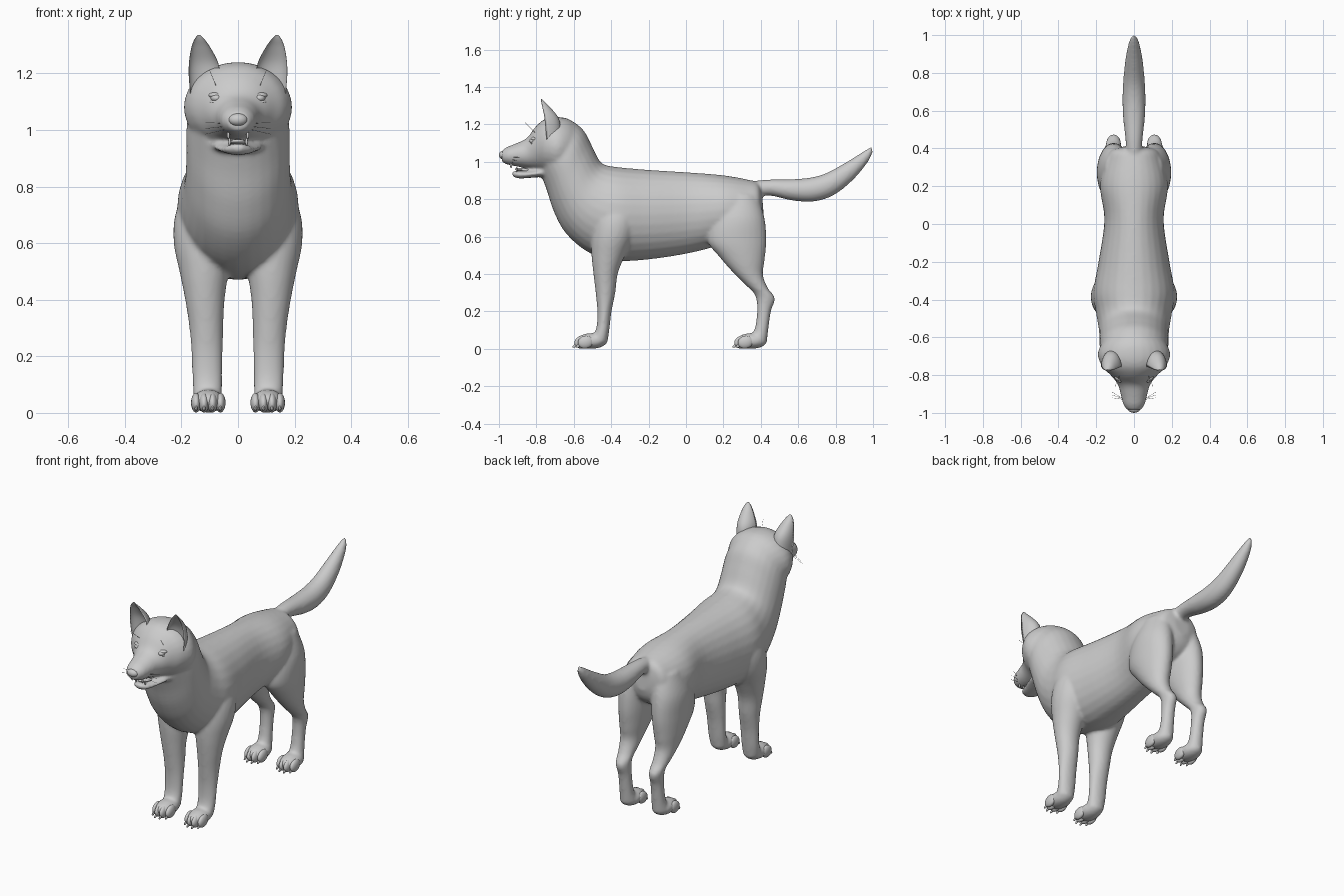
import bpy, bmesh, math
from mathutils import Matrix, Vector

fur = bpy.data.materials.new("grey_fur")
fur.diffuse_color = (0.6, 0.6, 0.6, 1)


def loft(bm, rings, side=1, cup=False, steps=5, sides=28):
    """Skin smooth ovals; ring = x centre, half width, first (y, z), opposite (y, z)."""
    pts = [Vector(r) for r in rings]
    path = []
    for i in range(len(pts) - 1):
        p0, p1, p2, p3 = (pts[max(i - 1, 0)], pts[i], pts[i + 1], pts[min(i + 2, len(pts) - 1)])
        for k in range(steps):
            t = k / steps
            path.append(0.5 * (2 * p1 + (p2 - p0) * t + (2 * p0 - 5 * p1 + 4 * p2 - p3) * t * t
                               + (3 * p1 - p0 - 3 * p2 + p3) * t ** 3))
    path.append(pts[-1])
    loops = []
    for x, w, y0, z0, y1, z1 in path:
        loop = []
        for j in range(sides):
            a = 2 * math.pi * j / sides
            c, s = math.cos(a), math.sin(a)
            if cup and c > 0:      # hollow the front half
                c *= -0.45
            loop.append(bm.verts.new((side * (x + w * s),
                                      (y0 + y1) / 2 + c * (y0 - y1) / 2,
                                      (z0 + z1) / 2 + c * (z0 - z1) / 2)))
        loops.append(loop)
    for a, b in zip(loops, loops[1:]):
        for j in range(sides):
            k = (j + 1) % sides
            bm.faces.new((a[j], a[k], b[k], b[j]))
    bm.faces.new(loops[0])
    bm.faces.new(loops[-1])


def ball(bm, loc, rad, tilt=0):
    m = Matrix.Translation(loc) @ Matrix.Rotation(tilt, 4, 'X') @ Matrix.Diagonal((*rad, 1))
    bmesh.ops.create_uvsphere(bm, u_segments=20, v_segments=12, radius=1, matrix=m)


def finish(name, bm):
    bmesh.ops.recalc_face_normals(bm, faces=bm.faces[:])
    me = bpy.data.meshes.new(name)
    bm.to_mesh(me)
    bm.free()
    me.materials.append(fur)
    me.shade_smooth()
    ob = bpy.data.objects.new(name, me)
    bpy.context.collection.objects.link(ob)
    return ob


# Body: overlapping lofts fused into one skin
body = bmesh.new()
torso = [
    (0, .05, .405, .85, .415, .72), (0, .12, .385, .888, .395, .66),
    (0, .15, .33, .905, .34, .61), (0, .18, .20, .928, .20, .56),
    (0, .157, .02, .943, .02, .512), (0, .188, -.20, .957, -.20, .478),
    (0, .215, -.35, .97, -.37, .472), (0, .20, -.43, .983, -.52, .515),
    (0, .187, -.465, 1.01, -.64, .615), (0, .183, -.505, 1.09, -.705, .73),
    (0, .182, -.545, 1.165, -.745, .85), (0, .17, -.60, 1.215, -.775, .93)]
loft(body, torso)

# Head and upper muzzle
loft(body, [
    (0, .10, -.55, 1.165, -.57, .98), (0, .165, -.62, 1.225, -.63, .93),
    (0, .192, -.69, 1.24, -.69, .92), (0, .168, -.755, 1.228, -.755, .94),
    (0, .122, -.805, 1.187, -.80, .955), (0, .086, -.85, 1.128, -.85, .965),
    (0, .07, -.905, 1.10, -.905, .975), (0, .057, -.955, 1.08, -.955, .985),
    (0, .036, -.985, 1.06, -.985, 1.0)])
# Lower jaw
loft(body, [
    (0, .10, -.73, .975, -.73, .92), (0, .082, -.80, .958, -.80, .917),
    (0, .062, -.86, .95, -.86, .912), (0, .044, -.905, .952, -.905, .912),
    (0, .02, -.928, .95, -.928, .925)])
# Tail
loft(body, [
    (0, .045, .34, .895, .36, .80), (0, .045, .44, .905, .44, .82),
    (0, .058, .56, .907, .57, .793), (0, .061, .66, .915, .685, .788),
    (0, .056, .75, .94, .79, .822), (0, .045, .86, 1.0, .89, .90),
    (0, .027, .955, 1.06, .97, .995), (0, .01, .995, 1.085, 1.0, 1.055)])

front_leg = [
    (.10, .08, -.46, .80, -.27, .80), (.122, .10, -.49, .70, -.26, .70),
    (.125, .102, -.505, .60, -.28, .60), (.12, .086, -.505, .50, -.33, .49),
    (.117, .07, -.495, .40, -.365, .40), (.112, .06, -.483, .30, -.378, .30),
    (.109, .055, -.474, .20, -.398, .20), (.108, .053, -.48, .11, -.41, .10),
    (.106, .05, -.51, .05, -.42, .03)]
hind_leg = [
    (.08, .07, .20, .83, .385, .82), (.102, .09, .14, .70, .42, .70),
    (.108, .088, .115, .58, .43, .58), (.112, .075, .18, .49, .42, .47),
    (.114, .06, .25, .41, .412, .395), (.112, .048, .315, .345, .438, .325),
    (.108, .039, .37, .285, .476, .27), (.105, .037, .38, .20, .454, .20),
    (.104, .039, .368, .11, .44, .10), (.104, .046, .34, .05, .432, .03)]
for side in (-1, 1):
    loft(body, front_leg, side)
    loft(body, hind_leg, side)
    for y in (-.505, .35):
        ball(body, (side * .105, y, .042), (.056, .085, .042))

skin = finish("body", body)
remesh = skin.modifiers.new("fuse", 'REMESH')
remesh.mode = 'VOXEL'
remesh.voxel_size = 0.009
remesh.use_smooth_shade = True
soften = skin.modifiers.new("soften", 'SMOOTH')
soften.factor = 0.5
soften.iterations = 8
bpy.context.view_layer.objects.active = skin
skin.select_set(True)
for mod in ("fuse", "soften"):
    bpy.ops.object.modifier_apply(modifier=mod)

# Paired parts
for side, label in ((-1, "right"), (1, "left")):
    # Cupped ear
    bm = bmesh.new()
    loft(bm, [
        (.11, .058, -.825, 1.12, -.665, 1.12), (.118, .056, -.835, 1.19, -.67, 1.19),
        (.122, .051, -.83, 1.24, -.685, 1.24), (.131, .034, -.81, 1.29, -.725, 1.29),
        (.136, .018, -.793, 1.32, -.755, 1.32), (.138, .004, -.778, 1.336, -.77, 1.336)],
        side, cup=True)
    finish(label + "_ear", bm)

    # Eye with upper and lower lids
    bm = bmesh.new()
    ball(bm, (side * .075, -.815, 1.112), (.022, .024, .015))
    finish(label + "_eye", bm)
    bm = bmesh.new()
    ball(bm, (side * .076, -.807, 1.122), (.028, .024, .012))
    ball(bm, (side * .076, -.812, 1.099), (.026, .022, .009))
    finish(label + "_eyelids", bm)

    # Toes and claws
    for y, leg in ((-.505, "front"), (.35, "hind")):
        toes, claws = bmesh.new(), bmesh.new()
        for dx, dy in ((-.043, .018), (-.015, 0), (.015, 0), (.043, .018)):
            x = side * .105 + dx
            ball(toes, (x, y - .05 + dy, .036), (.018, .042, .034), .25)
            ball(claws, (x, y - .088 + dy, .016), (.005, .015, .008), .5)
        finish(f"{label}_{leg}_toes", toes)
        finish(f"{label}_{leg}_claws", claws)

    # Whiskers and brow hairs
    cu = bpy.data.curves.new(label + "_whiskers", 'CURVE')
    cu.dimensions = '3D'
    cu.bevel_depth = 0.0008
    cu.bevel_resolution = 0
    hairs = [((.05, -.93, 1.0 + .012 * i), (.115, -.92 + .015 * i, .985 + .02 * i)) for i in range(3)]
    hairs.append(((.075, -.80, 1.15), (.10, -.86, 1.21)))
    for a, b in hairs:
        sp = cu.splines.new('POLY')
        sp.points.add(1)
        for p, q in zip(sp.points, (a, b)):
            p.co = (side * q[0], q[1], q[2], 1)
    cu.materials.append(fur)
    bpy.context.collection.objects.link(bpy.data.objects.new(label + "_whiskers", cu))

# Nose, tongue and teeth
bm = bmesh.new()
ball(bm, (0, -.975, 1.036), (.034, .025, .023))
finish("nose", bm)
bm = bmesh.new()
ball(bm, (0, -.855, .955), (.034, .06, .011), -.1)
finish("tongue", bm)
bm = bmesh.new()
for side in (-1, 1):
    ball(bm, (side * .034, -.935, .982), (.005, .006, .015))
    ball(bm, (side * .03, -.905, .958), (.005, .005, .013))
finish("teeth", bm)
